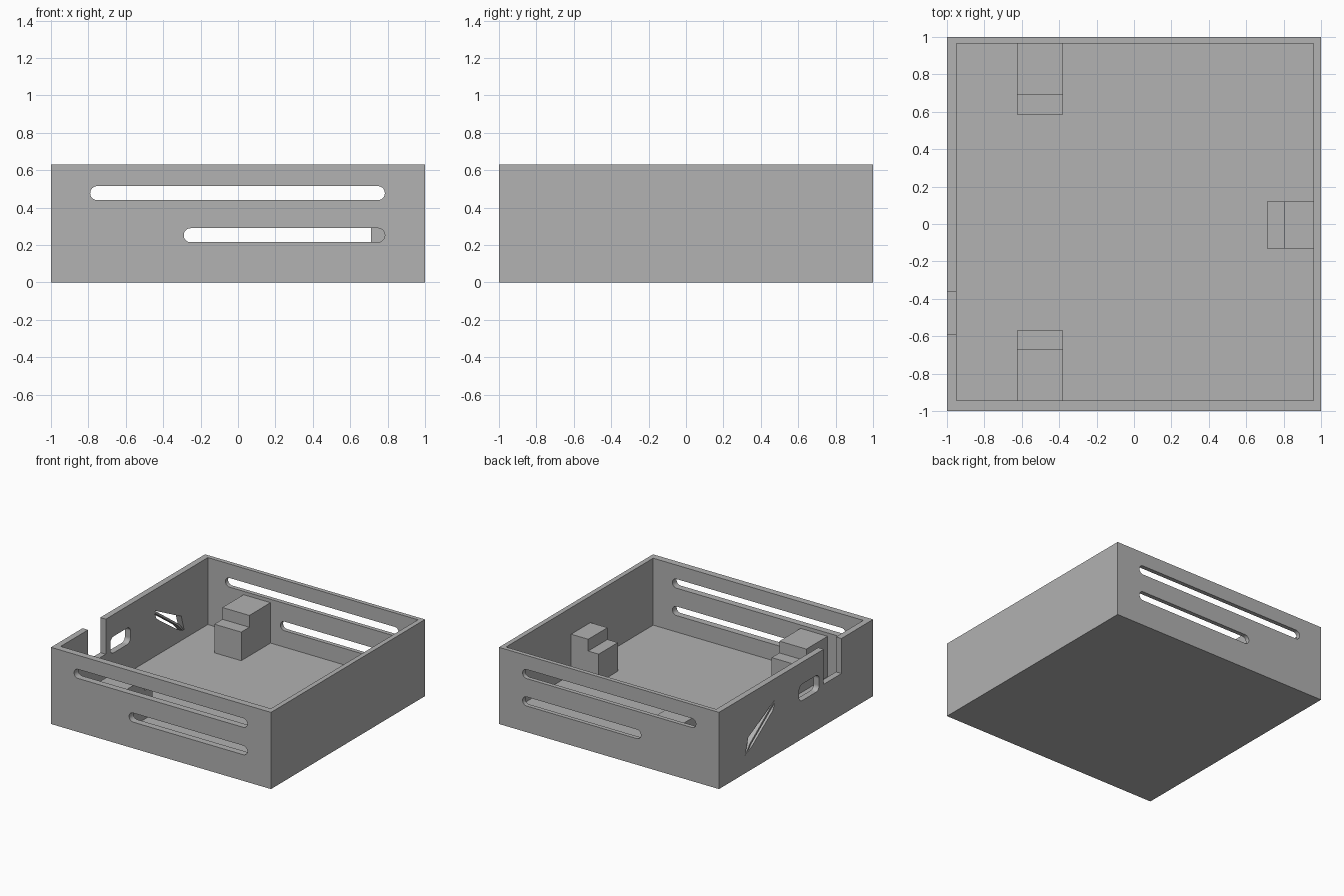
import bpy, bmesh
from math import cos, sin, pi
from mathutils import Vector

if "Cube" in bpy.data.objects:
    bpy.data.objects.remove(bpy.data.objects["Cube"], do_unlink=True)

grey = bpy.data.materials.new("plain grey")
grey.use_nodes = True
colour = (0.445, 0.445, 0.445, 1)
grey.diffuse_color = colour
grey.node_tree.nodes["Principled BSDF"].inputs["Base Color"].default_value = colour

TOP, FLOOR = 0.63, 0.08


def prism(name, points, axis, a, b):
    """Extrude a (horizontal, z) outline along x or y from a to b."""
    bm = bmesh.new()
    place = (lambda u, v: (a, u, v)) if axis == "x" else (lambda u, v: (u, a, v))
    face = bm.faces.new([bm.verts.new(place(u, v)) for u, v in points])
    out = bmesh.ops.extrude_face_region(bm, geom=[face])
    step = Vector((b - a, 0, 0)) if axis == "x" else Vector((0, b - a, 0))
    moved = [e for e in out["geom"] if isinstance(e, bmesh.types.BMVert)]
    bmesh.ops.translate(bm, vec=step, verts=moved)
    bmesh.ops.recalc_face_normals(bm, faces=bm.faces)
    mesh = bpy.data.meshes.new(name)
    bm.to_mesh(mesh)
    bm.free()
    mesh.materials.append(grey)
    obj = bpy.data.objects.new(name, mesh)
    bpy.context.collection.objects.link(obj)
    return obj


def rect(u0, u1, v0, v1):
    return [(u0, v0), (u1, v0), (u1, v1), (u0, v1)]


def rounded(u0, u1, v0, v1, r, n=8):
    """Rectangle outline with rounded corners."""
    centres = [(u1 - r, v1 - r), (u0 + r, v1 - r), (u0 + r, v0 + r), (u1 - r, v0 + r)]
    pts = []
    for k, (cu, cv) in enumerate(centres):
        for i in range(n + 1):
            t = (k + i / n) * pi / 2
            p = (cu + r * cos(t), cv + r * sin(t))
            if not pts or (Vector(p) - Vector(pts[-1])).length > 1e-4:
                pts.append(p)
    if (Vector(pts[0]) - Vector(pts[-1])).length < 1e-4:
        pts.pop()
    return pts


def cut(target, cutter):
    mod = target.modifiers.new("cut", "BOOLEAN")
    mod.operation, mod.solver, mod.object = "DIFFERENCE", "EXACT", cutter
    bpy.context.view_layer.objects.active = target
    bpy.ops.object.modifier_apply(modifier=mod.name)
    bpy.data.objects.remove(cutter, do_unlink=True)


# Open-topped tray
tray = prism("tray", rect(-1, 1, 0, TOP), "y", -1, 1)
cut(tray, prism("cavity_cutter", rect(-0.95, 0.96, FLOOR, 1), "y", -0.945, 0.965))

# Vent slots through front and back walls
for u0, v0, v1 in ((-0.79, 0.44, 0.515), (-0.29, 0.215, 0.29)):
    cut(tray, prism("slot_cutter", rounded(u0, 0.785, v0, v1, 0.037), "y", -1.2, 1.2))

# Side wall openings: cable notch, socket window, slanted vent
side_holes = [
    rect(-0.59, -0.36, 0.342, 1),
    rounded(-0.30, -0.04, 0.315, 0.45, 0.04),
    [(0.66, 0.145), (0.62, 0.28), (0.53, 0.325), (0.27, 0.46), (0.60, 0.22)],
    [(0.64, 0.155), (0.57, 0.19), (0.30, 0.38), (0.275, 0.435), (0.58, 0.215)],
]
for outline in side_holes:
    cut(tray, prism("side_cutter", outline, "x", -1.2, -0.9))


# Stepped support blocks against three walls
def stepped(wall, step, end):
    base, low, high = FLOOR - 0.01, 0.315, 0.412
    return [(wall, base), (end, base), (end, low), (step, low), (step, high), (wall, high)]


prism("back_support", stepped(0.97, 0.69, 0.585), "x", -0.625, -0.38)
prism("front_support", stepped(-0.95, -0.67, -0.57), "x", -0.625, -0.38)
prism("left_support", stepped(0.965, 0.805, 0.71), "y", -0.13, 0.12)
